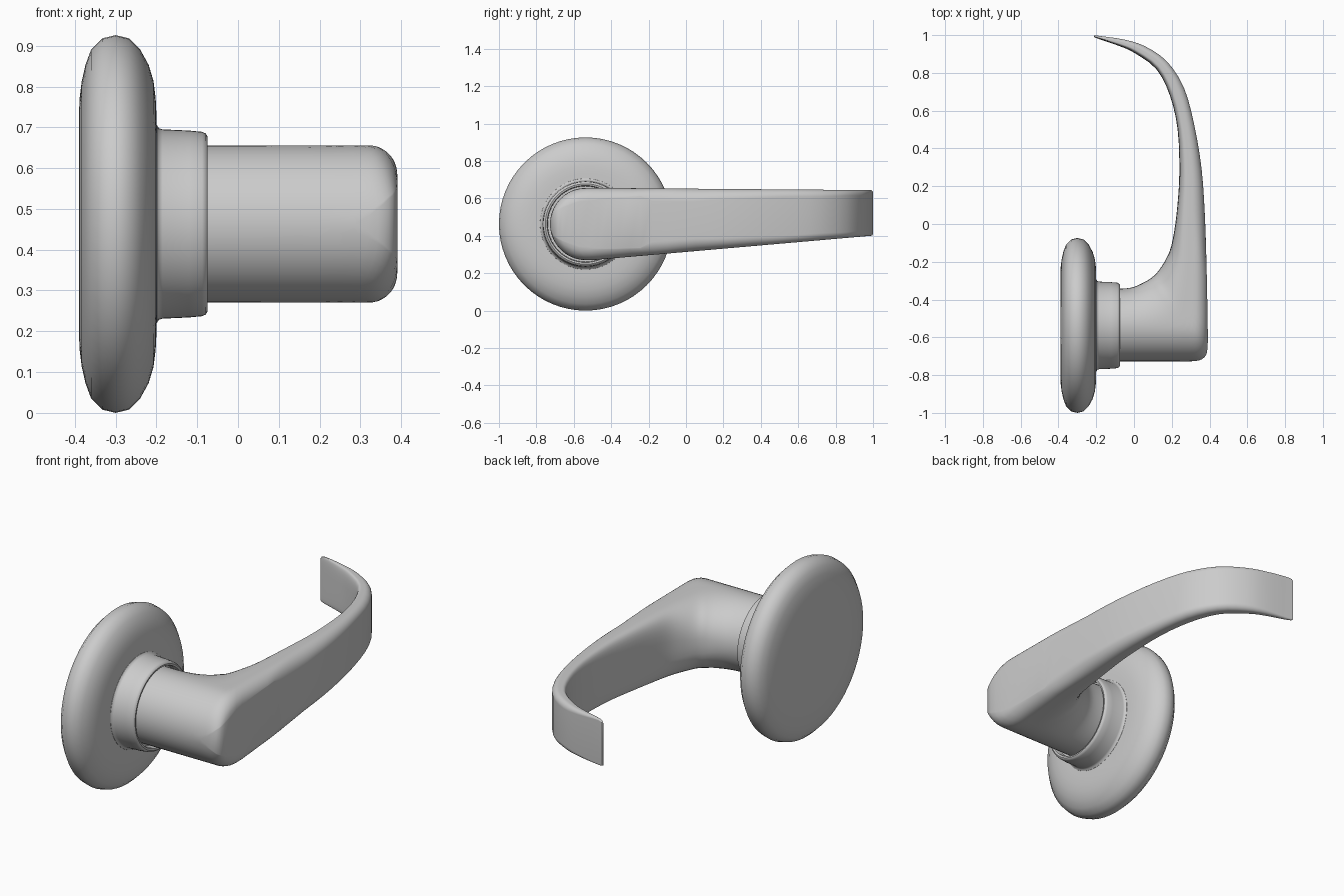
import bpy, bmesh, math
from mathutils import Vector

if "Cube" in bpy.data.objects:
    bpy.data.objects.remove(bpy.data.objects["Cube"])

CY, CZ = -0.537, 0.463      # spindle axis (runs along x)
R = 0.193                   # neck radius


def finish(name, bm, angle=40):
    bmesh.ops.remove_doubles(bm, verts=bm.verts, dist=0.0002)
    bmesh.ops.dissolve_degenerate(bm, edges=bm.edges, dist=0.0001)
    bmesh.ops.recalc_face_normals(bm, faces=bm.faces)
    mesh = bpy.data.meshes.new(name)
    bm.to_mesh(mesh)
    bm.free()
    ob = bpy.data.objects.new(name, mesh)
    bpy.context.collection.objects.link(ob)
    bpy.ops.object.select_all(action='DESELECT')
    ob.select_set(True)
    bpy.context.view_layer.objects.active = ob
    bpy.ops.object.shade_smooth_by_angle(angle=math.radians(angle))
    return ob


def loft(bm, rings):
    """Join closed rings of points with quads and cap both ends."""
    loops = [[bm.verts.new(p) for p in ring] for ring in rings]
    n = len(loops[0])
    for a, b in zip(loops, loops[1:]):
        for i in range(n):
            j = (i + 1) % n
            bm.faces.new((a[i], a[j], b[j], b[i]))
    bm.faces.new(loops[0])
    bm.faces.new(loops[-1])


def lathe(name, profile, sides=64):
    """Turn an (x, radius) profile around the spindle axis."""
    bm = bmesh.new()
    rings = []
    for x, r in profile:
        rings.append([(x, CY + r * math.cos(2 * math.pi * i / sides),
                       CZ + r * math.sin(2 * math.pi * i / sides)) for i in range(sides)])
    loft(bm, rings)
    return finish(name, bm)


# wall rosette with a soft rim
lathe("rosette", [
    (-0.390, 0.27), (-0.388, 0.31), (-0.383, 0.35), (-0.374, 0.39), (-0.360, 0.428),
    (-0.333, 0.455), (-0.300, 0.463), (-0.267, 0.455), (-0.240, 0.428), (-0.219, 0.39),
    (-0.207, 0.35), (-0.202, 0.31), (-0.200, 0.27)])

# collar with fillet at the base and a recessed lip
lathe("collar", [
    (-0.210, 0.246), (-0.199, 0.243), (-0.194, 0.235), (-0.185, 0.232), (-0.120, 0.229),
    (-0.088, 0.226), (-0.079, 0.222), (-0.075, 0.215), (-0.077, 0.206), (-0.083, 0.203),
    (-0.115, 0.202)])

# lever sections seen from the top: inner x, y, outer x, y, squareness, height scale
KEYS = [
    (-0.120, -0.342, -0.120, -0.727, 2.0, 1),
    (-0.060, -0.342, 0.050, -0.727, 2.0, 1),
    (0.000, -0.333, 0.200, -0.727, 2.1, 1),
    (0.060, -0.305, 0.320, -0.726, 2.3, 1),
    (0.092, -0.285, 0.370, -0.708, 2.5, 1),
    (0.122, -0.257, 0.389, -0.660, 2.5, 1),
    (0.157, -0.208, 0.390, -0.520, 2.7, 1),
    (0.190, -0.140, 0.387, -0.360, 3.0, 1),
    (0.211, -0.050, 0.383, -0.180, 3.5, 1),
    (0.229, 0.090, 0.375, 0.050, 4.0, 1),
    (0.240, 0.270, 0.358, 0.290, 4.0, 1),
    (0.231, 0.500, 0.320, 0.520, 4.5, 1),
    (0.190, 0.680, 0.265, 0.720, 5.0, 1),
    (0.118, 0.820, 0.175, 0.860, 5.0, 1),
    (0.000, 0.907, 0.060, 0.940, 5.0, 1),
    (-0.080, 0.943, -0.050, 0.976, 5.0, 1),
    (-0.190, 0.981, -0.185, 0.996, 5.0, 1),
    (-0.212, 0.990, -0.209, 1.000, 5.0, 0.92)]


def spline(keys, steps):
    """Smooth rows passing through every key row."""
    k = [Vector(r) for r in keys]
    k = [k[0]] + k + [k[-1]]
    rows = []
    for a, b, c, d in zip(k, k[1:], k[2:], k[3:]):
        for s in range(steps):
            t = s / steps
            rows.append((2 * b + (c - a) * t + (2 * a - 5 * b + 4 * c - d) * t ** 2
                         + (3 * b - a - 3 * c + d) * t ** 3) / 2)
    return rows + [k[-1]]


def lever_ring(row, m=24):
    ix, iy, ox, oy, n, scale = row
    width = math.hypot(ix - ox, iy - oy)
    f = min(0.07, 0.45 * width)               # outer edge fillet
    top, bottom = [], []
    for j in range(m + 1):
        u = (1 - math.cos(math.pi * j / m)) / 2
        x, y = ox + (ix - ox) * u, oy + (iy - oy) * u
        back = min(0.0, y + 0.534)            # round end of the grip
        reach = math.sqrt(max(0.0, R * R - back * back))
        d = 0.39 - x if oy < -0.2 else u * width
        cut = f - math.sqrt(max(0.0, f * f - (f - d) ** 2)) if d < f else 0
        s = max(0.0, 2 * u - 1)
        edge = max(0.0, 1 - s ** n) ** (1 / n) * scale
        along = max(0.0, y + 0.5) / 1.5       # underside rises to the tip
        top.append((x, y, CZ + max(0.0, reach - 0.012 * along - cut) * edge))
        bottom.append((x, y, CZ - max(0.0, reach - 0.131 * along - cut) * edge))
    return top + bottom[::-1]


# lever: round neck blending into a curved, tapering blade
bm = bmesh.new()
loft(bm, [lever_ring(r) for r in spline(KEYS, 3)])
finish("lever", bm, 50)
